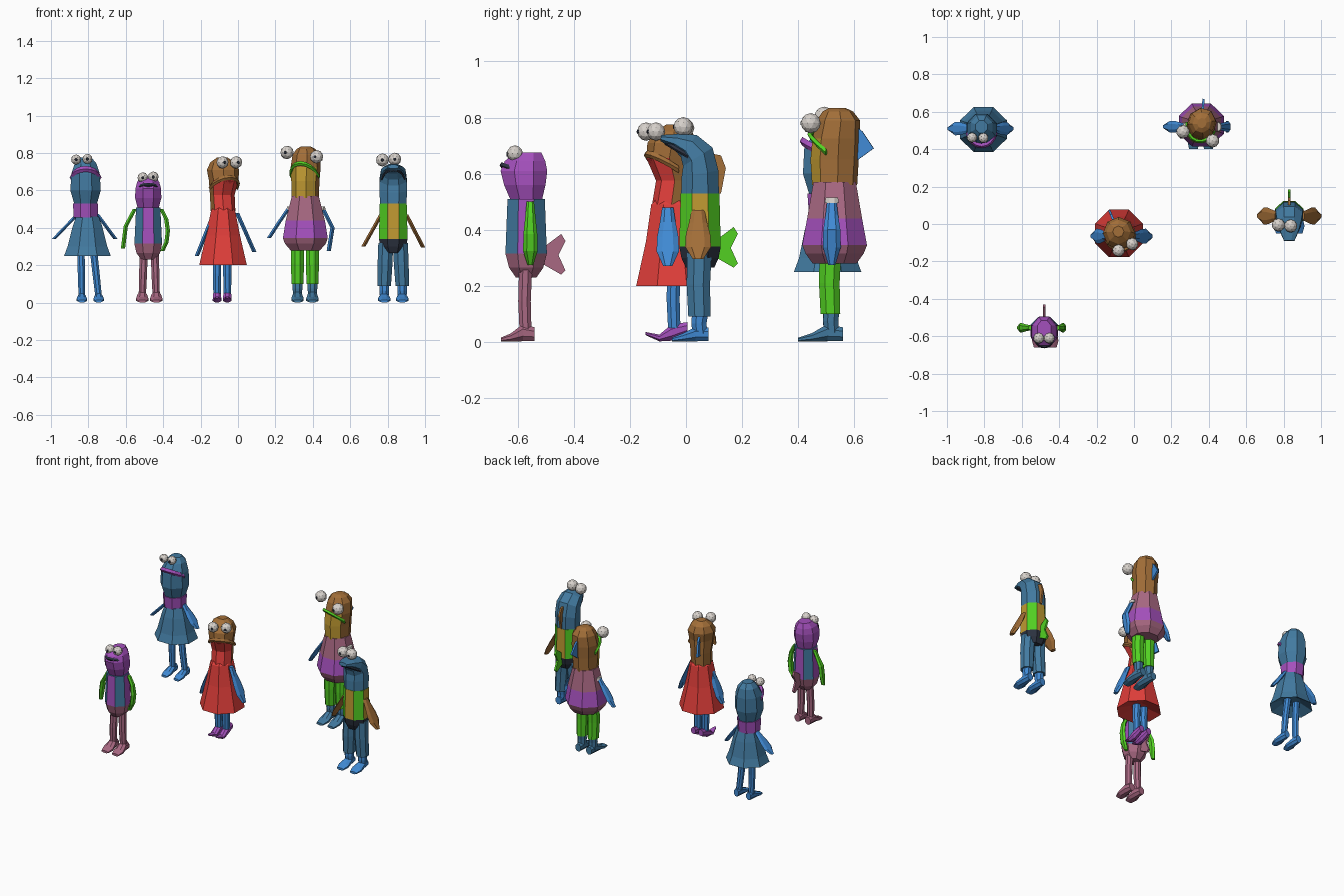
import bpy, bmesh, math
from mathutils import Vector, Matrix

if "Cube" in bpy.data.objects:
    bpy.data.objects.remove(bpy.data.objects["Cube"])

def lin(c):
    c /= 255
    return c / 12.92 if c <= 0.04045 else ((c + 0.055) / 1.055) ** 2.4

PALETTE = {"teal": (66, 122, 160), "sky": (64, 138, 212), "purple": (164, 80, 188),
           "rose": (168, 104, 130), "red": (224, 62, 58), "brown": (162, 110, 56),
           "ochre": (192, 154, 50), "green": (82, 208, 34), "navy": (44, 50, 64),
           "white": (216, 210, 204)}
NAMES = list(PALETTE)
MATS = []
for n, c in PALETTE.items():
    m = bpy.data.materials.new(n)
    m.diffuse_color = (*[lin(v) for v in c], 1)
    m.use_nodes = True
    m.node_tree.nodes["Principled BSDF"].inputs["Base Color"].default_value = m.diffuse_color
    MATS.append(m)

def skin(name, rings, rule, origin=(0, 0), yaw=0):
    """Bridge rings of points, cap the ends, colour by rule(band, side, sin of facing)."""
    if isinstance(rule, str):
        col = rule
        rule = lambda k, j, s: col
    M = Matrix.Translation((*origin, 0)) @ Matrix.Rotation(math.radians(yaw), 4, 'Z')
    bm = bmesh.new()
    V = [[bm.verts.new(M @ Vector(p)) for p in r] for r in rings]
    n = len(V[0])
    used = []

    def face(vs, k, j, s):
        c = rule(k, j, s)
        if c not in used:
            used.append(c)
        bm.faces.new(vs).material_index = used.index(c)
    for k in range(len(V) - 1):
        for j in range(n):
            i = (j + 1) % n
            face([V[k][j], V[k][i], V[k + 1][i], V[k + 1][j]], k, j, math.sin((j + 1) * math.tau / n))
    face(V[0][::-1], 0, 0, 0)
    face(V[-1], len(V) - 2, 0, 1)
    bmesh.ops.recalc_face_normals(bm, faces=bm.faces)
    me = bpy.data.meshes.new(name)
    bm.to_mesh(me)
    bm.free()
    for c in used:
        me.materials.append(MATS[NAMES.index(c)])
    ob = bpy.data.objects.new(name, me)
    bpy.context.collection.objects.link(ob)
    return ob

def ring(x, y, z, rx, ry, tilt=0, n=8):
    t = math.radians(tilt)
    out = []
    for j in range(n):
        a = (j + 0.5) * math.tau / n
        out.append((x + rx * math.cos(a), y + ry * math.sin(a) * math.cos(t),
                    z + ry * math.sin(a) * math.sin(t)))
    return out

def loft(name, rows, rule, origin=(0, 0), yaw=0, n=8):
    """rows: (y, z, rx, ry[, tilt]) around the figure's own axis."""
    return skin(name, [ring(0, *r, n=n) for r in rows], rule, origin, yaw)

def eye(name, p, r, yaw=0):
    bm = bmesh.new()
    bmesh.ops.create_icosphere(bm, subdivisions=2, radius=r, matrix=Matrix.Translation(p))
    me = bpy.data.meshes.new(name)
    bm.to_mesh(me)
    bm.free()
    me.materials.append(MATS[NAMES.index("white")])
    bpy.context.collection.objects.link(bpy.data.objects.new(name, me))
    loft(name + "_pupil", [(-r * 0.94, p[2], .008, .008, 90), (-r * 1.04, p[2], .006, .006, 90)],
         "navy", p[:2], yaw)

def arm(name, pts, y, w, col):
    """Flat flipper through (x, z) points, widest past the middle."""
    rows = []
    for t in (0, .25, .5, .75, 1):
        f = t * (len(pts) - 1)
        i = min(int(f), len(pts) - 2)
        f -= i
        x, z = (pts[i][q] * (1 - f) + pts[i + 1][q] * f for q in (0, 1))
        k = {0: .5, .25: .7, .5: .95, .75: 1, 1: .4}[t]
        rows.append(ring(x, y, z, .013, w * k, n=6))
    skin(name, rows, col)

def leg(name, x, xf, y, ztop, zlow, r, col):
    skin(name, [ring(xf, y, zlow, r * .9, r), ring((x + xf) / 2, y - .004, (ztop + zlow) / 2, r, r * 1.05),
                ring(x, y, ztop, r, r * 1.1)], col)

def foot(name, x, heel, toe, w, col, h=.05):
    L = toe - heel
    rows = [(heel, .028, w * .6, .026), (heel + L * .35, h * .55, w * .75, h * .55),
            (heel + L * .7, .016, w, .016), (toe, .008, w * .7, .008)]
    loft(name, [(*r, 90) for r in rows], col, (x, 0))

def lips(name, z, rx, ry, drop, t, col, origin, yaw=0, span=80):
    """Drooping mouth line wrapped around the front of a head."""
    rings = []
    for i in range(9):
        a = math.radians(span * (i / 4 - 1))
        zz = z - drop * (1 - math.cos(a))
        rings.append([((rx + d) * math.sin(a), -(ry + d) * math.cos(a), zz + e)
                      for d, e in ((t * .6, 0), (0, t), (-t, 0), (0, -t))])
    skin(name, rings, col, origin, yaw)

def fin(name, pts, col, origin, yaw=0):
    skin(name, [[(x, y, z) for y, z in pts] for x in (-.006, .006)], col, origin, yaw)

TAIL = [(0, .03), (.06, .075), (.075, .05), (.05, 0), (.075, -.055), (.06, -.07), (-.01, -.03)]
def tail(name, x, y, z, col):
    fin(name, [(a, b + z) for a, b in TAIL], col, (x, y))

# --- Figure A: teal fish in a flared dress, back left
A = (-.815, .505)
loft("teal_dress", [(0, .29, .06, .06), (0, .25, .135, .13), (0, .30, .115, .11), (0, .40, .088, .088),
                    (0, .46, .066, .068)], "teal", (-.805, .505))
loft("teal_fish_collar", [(0, .455, .07, .072), (0, .53, .072, .078)], "purple", A)
loft("teal_fish_head", [(0, .53, .066, .072), (-.002, .60, .088, .093), (0, .69, .082, .09),
                        (.012, .745, .062, .065), (.015, .775, .035, .035)], "teal", A)
lips("teal_fish_lips", .715, .077, .09, .055, .016, "purple", A)
for i, (x, xf) in enumerate(((-.84, -.835), (-.775, -.745))):
    leg(f"teal_fish_leg_{i}", x, xf, .51, .30, .03, .021, "sky")
    foot(f"teal_fish_foot_{i}", xf, .54, .42, .03, "sky")
arm("teal_fish_arm_left", [(-.87, .46), (-.985, .34)], .51, .036, "sky")
arm("teal_fish_arm_right", [(-.755, .475), (-.655, .34)], .51, .036, "sky")
eye("teal_fish_eye_left", (-.866, .462, .765), .027)
eye("teal_fish_eye_right", (-.805, .46, .768), .027)

# --- Figure B: purple fish with striped vest, front left
B = (-.48, -.57)
def vest(k, j, s):
    return "rose" if k < 2 else ("purple" if j % 2 else "teal")
loft("purple_fish_body", [(0, .23, .04, .04), (0, .265, .068, .066), (0, .315, .08, .08), (0, .51, .07, .072)],
     vest, B)
loft("purple_fish_head", [(0, .51, .062, .062), (-.005, .56, .076, .08), (-.008, .61, .074, .09),
                          (-.004, .645, .064, .078), (.008, .675, .04, .05)], "purple", B)
lips("purple_fish_mouth", .63, .06, .088, .03, .011, "navy", B, 0, 55)
tail("purple_fish_tail", -.48, -.505, .31, "rose")
for i, x in enumerate((-.512, -.437)):
    leg(f"purple_fish_leg_{i}", x + (.008, -.008)[i], x, -.572, .26, .03, .023, "rose")
    foot(f"purple_fish_foot_{i}", x, -.54, -.66, .036, "rose", .06)
arm("purple_fish_arm_left", [(-.552, .5), (-.6, .41), (-.615, .29)], -.555, .026, "green")
arm("purple_fish_arm_right", [(-.41, .5), (-.375, .43), (-.375, .34), (-.405, .275)], -.555, .026, "green")
eye("purple_fish_eye_left", (-.509, -.61, .668), .029)
eye("purple_fish_eye_right", (-.453, -.61, .672), .029)

# --- Figure C: brown fish in a red dress, centre
C = (-.08, -.05)
loft("red_dress", [(0, .23, .05, .05), (0, .20, .138, .138), (0, .36, .098, .1), (0, .49, .07, .08),
                   (0, .51, .055, .06)], "red", C)
loft("brown_fish_head", [(0, .49, .065, .072), (.01, .575, .066, .066), (-.008, .655, .078, .085),
                         (0, .71, .086, .088), (.008, .75, .065, .065), (.01, .775, .03, .03)],
     lambda k, j, s: "red" if k < 2 and s < -.5 else "brown", C, 23)
lips("brown_fish_upper_lip", .67, .08, .095, .06, .013, "brown", C, 23, 85)
lips("brown_fish_lower_lip", .65, .06, .08, .03, .013, "red", C, 23, 60)
fin("brown_fish_back_fin", [(.06, .70), (.11, .67), (.135, .58), (.06, .56)], "sky", C, 23)
for i, x in enumerate((-.112, -.057)):
    leg(f"brown_fish_leg_{i}", x, x, -.042, .26, .05, .024, "sky")
    loft(f"brown_fish_shoe_{i}", [(.005, .05, .018, .022, 90), (-.05, .034, .023, .032, 90),
                                  (-.095, .014, .025, .013, 90), (-.145, .03, .008, .006, 90)], "purple", (x, 0))
arm("brown_fish_arm_left", [(-.14, .45), (-.22, .25)], -.065, .04, "sky")
arm("brown_fish_arm_right", [(-.005, .48), (.088, .27)], -.065, .04, "sky")
eye("brown_fish_eye_left", (-.083, -.142, .75), .033, 23)
eye("brown_fish_eye_right", (-.01, -.107, .75), .033, 23)

# --- Figure D: teal fish with striped shirt, right
D = (.83, .05)
def shirt(k, j, s):
    return "navy" if k < 2 else ("ochre" if j % 2 else "green")
loft("striped_shirt_body", [(0, .265, .055, .055), (0, .30, .074, .072), (0, .34, .083, .08),
                            (0, .53, .078, .075)], shirt, D)
loft("striped_fish_head", [(0, .525, .076, .073), (0, .60, .08, .072, 10), (-.008, .66, .078, .067, 32),
                           (-.04, .698, .07, .053, 55), (-.085, .716, .055, .03, 68),
                           (-.14, .727, .03, .012, 80)], "teal", D)
lips("striped_fish_mouth", .712, .066, .125, .075, .009, "navy", D, 0, 78)
fin("striped_fish_back_fin", [(.05, .67), (.075, .665), (.092, .62), (.075, .53), (.05, .53)], "brown", D)
tail("striped_fish_tail", .83, .11, .335, "green")
for i, x in enumerate((.782, .878)):
    leg(f"trouser_leg_{i}", (.79, .868)[i], x, .048, .32, .09, .043, "teal")
    leg(f"striped_fish_ankle_{i}", x, x, .05, .1, .03, .028, "sky")
    foot(f"striped_fish_foot_{i}", x, .08, -.05, .036, "sky")
arm("striped_fish_arm_left", [(.765, .47), (.67, .30)], .043, .046, "brown")
arm("striped_fish_arm_right", [(.9, .47), (.99, .295)], .043, .046, "brown")
eye("striped_fish_eye_left", (.772, -.005, .763), .035)
eye("striped_fish_eye_right", (.838, -.01, .767), .035)

# --- Figure E: large brown fish with round body, back right
E = (.36, .53)
loft("round_body", [(0, .28, .085, .085), (0, .315, .118, .112), (0, .345, .13, .125), (0, .44, .113, .106),
                    (0, .57, .078, .082)],
     lambda k, j, s: "purple" if k == 2 else "rose", E)
loft("large_fish_head", [(0, .56, .072, .082), (0, .65, .074, .088), (.006, .725, .08, .086),
                         (.014, .79, .072, .078), (.012, .822, .05, .055), (.01, .835, .025, .028)],
     lambda k, j, s: "ochre" if k < 2 and s < -.5 else "brown", E, -17)
lips("large_fish_lips", .745, .078, .092, .075, .012, "green", E, -17, 85)
fin("large_fish_back_fin", [(.07, .775), (.10, .75), (.14, .69), (.07, .64)], "sky", E, -5)
for i, x in enumerate((.318, .398)):
    leg(f"green_trouser_leg_{i}", x, x, .515, .32, .1, .038, "green")
    leg(f"large_fish_ankle_{i}", x, x, .52, .12, .03, .028, "teal")
    foot(f"large_fish_foot_{i}", x, .56, .40, .036, "teal", .06)
arm("large_fish_arm_left", [(.275, .51), (.22, .43), (.165, .345)], .52, .032, "sky")
arm("large_fish_arm_right", [(.45, .51), (.505, .40), (.485, .275)], .52, .032, "sky")
for x in (.278, .45):
    loft("sleeve_cuff", [(0, .495, .02, .027), (0, .515, .016, .024)], "white", (x, .52))
eye("large_fish_eye_left", (.262, .493, .803), .036, -17)
eye("large_fish_eye_right", (.42, .445, .78), .036, -17)
